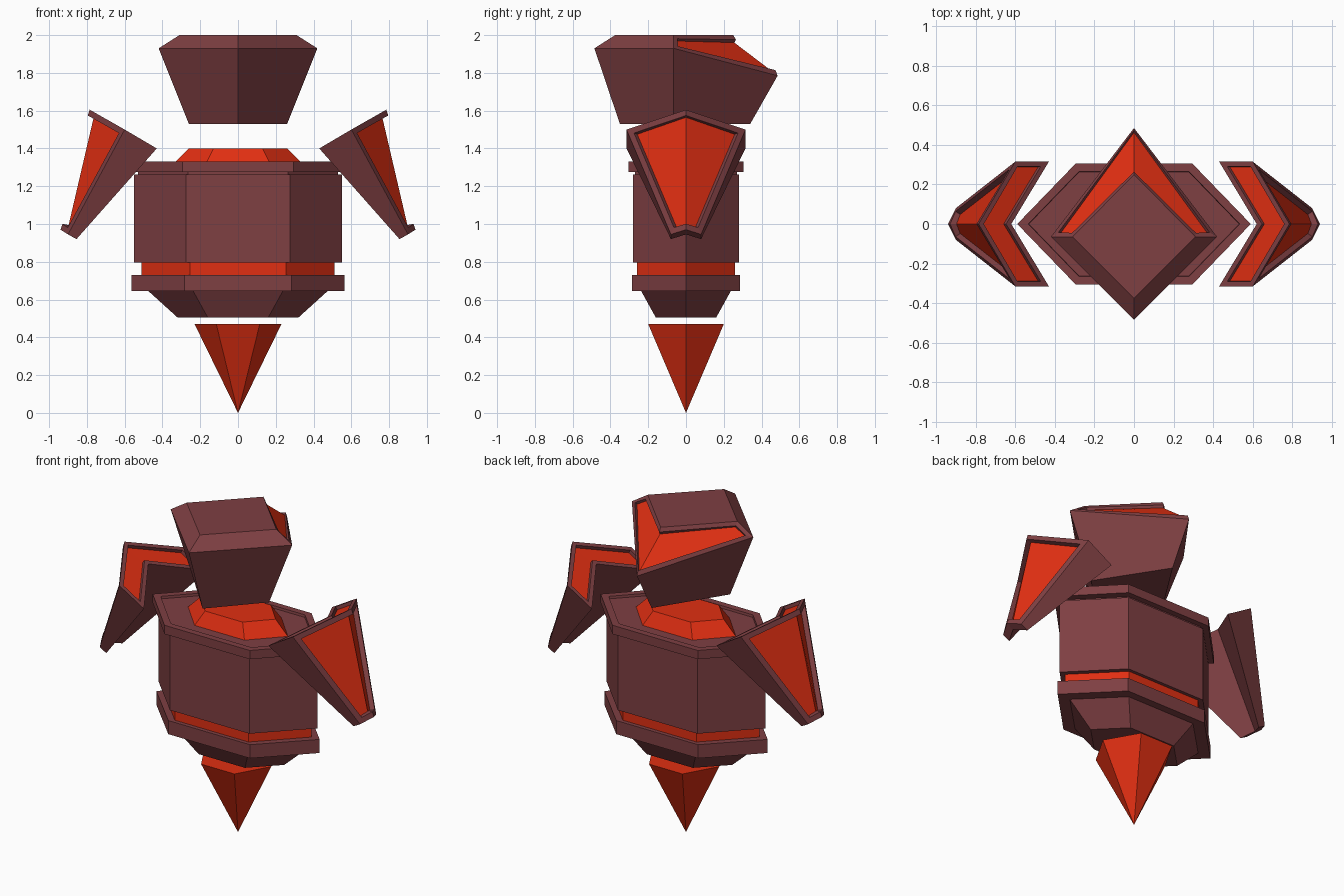
import bpy, bmesh, math

if "Cube" in bpy.data.objects:
    bpy.data.objects.remove(bpy.data.objects["Cube"])


def material(name, rgb):
    m = bpy.data.materials.new(name)
    m.diffuse_color = (*rgb, 1)
    m.use_nodes = True
    m.node_tree.nodes["Principled BSDF"].inputs["Base Color"].default_value = m.diffuse_color
    return m


BROWN = material("brown", (0.21, 0.05, 0.055))
ORANGE = material("orange", (0.75, 0.028, 0.006))


def loft(rings, caps=None):
    """Skin equal-length rings; returns the mesh, its bands and its end caps."""
    bm = bmesh.new()
    n = len(rings[0])
    vs = [[bm.verts.new(p) for p in r] for r in rings]
    bands = [[bm.faces.new((a[j], a[(j + 1) % n], b[(j + 1) % n], b[j]))
              for j in range(n)] for a, b in zip(vs, vs[1:])]
    caps = caps or [tuple(range(n))]
    bottom = [bm.faces.new([vs[0][i] for i in reversed(c)]) for c in caps]
    top = [bm.faces.new([vs[-1][i] for i in c]) for c in caps]
    bmesh.ops.recalc_face_normals(bm, faces=bm.faces[:])
    return bm, bands, bottom, top


def recess(bm, faces, rim, depth, mat=1):
    """Leave a rim around a group of faces and sink the middle."""
    bm.normal_update()
    bmesh.ops.inset_region(bm, faces=faces, thickness=rim, use_even_offset=True)
    bm.normal_update()
    bmesh.ops.inset_region(bm, faces=faces, thickness=0.002, depth=-depth,
                           use_even_offset=True)
    for f in faces:
        f.material_index = mat


def finish(name, bm, mats=(BROWN, ORANGE)):
    me = bpy.data.meshes.new(name)
    bm.to_mesh(me)
    bm.free()
    for m in mats:
        me.materials.append(m)
    ob = bpy.data.objects.new(name, me)
    bpy.context.collection.objects.link(ob)
    return ob


def hexagon(rx, ry, z):
    s = math.sin(math.pi / 3)
    return [(rx * math.cos(k * math.pi / 3),
             ry * math.sin(k * math.pi / 3) / s, z) for k in range(6)]


# Stacked hexagonal body parts: (rx, ry, z) at bottom and top
for name, lo, hi, mat in [
    ("lower_taper", (0.32, 0.16, 0.505), (0.48, 0.24, 0.65), BROWN),
    ("waist_band", (0.565, 0.285, 0.645), (0.565, 0.285, 0.73), BROWN),
    ("waist_glow", (0.51, 0.26, 0.725), (0.51, 0.26, 0.80), ORANGE),
    ("torso", (0.55, 0.28, 0.795), (0.55, 0.28, 1.262), BROWN),
    ("shoulder_gap", (0.53, 0.27, 1.26), (0.53, 0.27, 1.28), BROWN),
    ("neck", (0.35, 0.185, 1.31), (0.26, 0.14, 1.40), ORANGE),
]:
    finish(name, loft([hexagon(*lo), hexagon(*hi)])[0], (mat,))

# Shoulder plate with a shallow sunken top
bm, _, _, top = loft([hexagon(0.59, 0.305, 1.275), hexagon(0.59, 0.305, 1.33)])
recess(bm, top, 0.04, 0.015, 0)
finish("shoulder_plate", bm, (BROWN,))

# Floating spike below the body
bm = bmesh.new()
ring = [bm.verts.new(p) for p in hexagon(0.23, 0.2, 0.47)]
tip = bm.verts.new((0, 0, 0))
bm.faces.new(ring)
for j in range(6):
    bm.faces.new((ring[(j + 1) % 6], ring[j], tip))
bmesh.ops.recalc_face_normals(bm, faces=bm.faces[:])
finish("spike", bm, (ORANGE,))


# Floating head: diamond sections (half width, front y, back y, z, back z)
def diamond(w, front, back, z, zb):
    return [(0, front, z), (w, -0.065, z), (0, back, zb), (-w, -0.065, z)]


bm, bands, _, _ = loft([diamond(0.26, -0.35, 0.34, 1.53, 1.53),
                        diamond(0.42, -0.485, 0.485, 1.93, 1.785),
                        diamond(0.31, -0.375, 0.25, 2.0, 2.0)])
recess(bm, bands[1][1:3], 0.025, 0.015)
finish("head", bm)


# Chevron arms: sections given as inner/outer side points and centre points
def chevron(side, y, z_in, x_in, x_out, z_out, c_out, c_in):
    return [(side * x, yy, z) for x, yy, z in [
        (x_in, -y, z_in), (x_out, -y, z_out), (c_out[0], 0, c_out[1]),
        (x_out, y, z_out), (x_in, y, z_in), (c_in[0], 0, c_in[1])]]


for side, name in ((1, "right_arm"), (-1, "left_arm")):
    bm, bands, _, top = loft(
        [chevron(side, 0.08, 0.92, 0.855, 0.90, 0.945, (0.94, 0.97), (0.895, 0.945)),
         chevron(side, 0.315, 1.40, 0.43, 0.60, 1.50, (0.785, 1.605), (0.62, 1.51))],
        [(0, 1, 2, 5), (5, 2, 3, 4)])
    recess(bm, bands[0][1:3], 0.032, 0.028)
    recess(bm, top, 0.025, 0.02)
    finish(name, bm)
